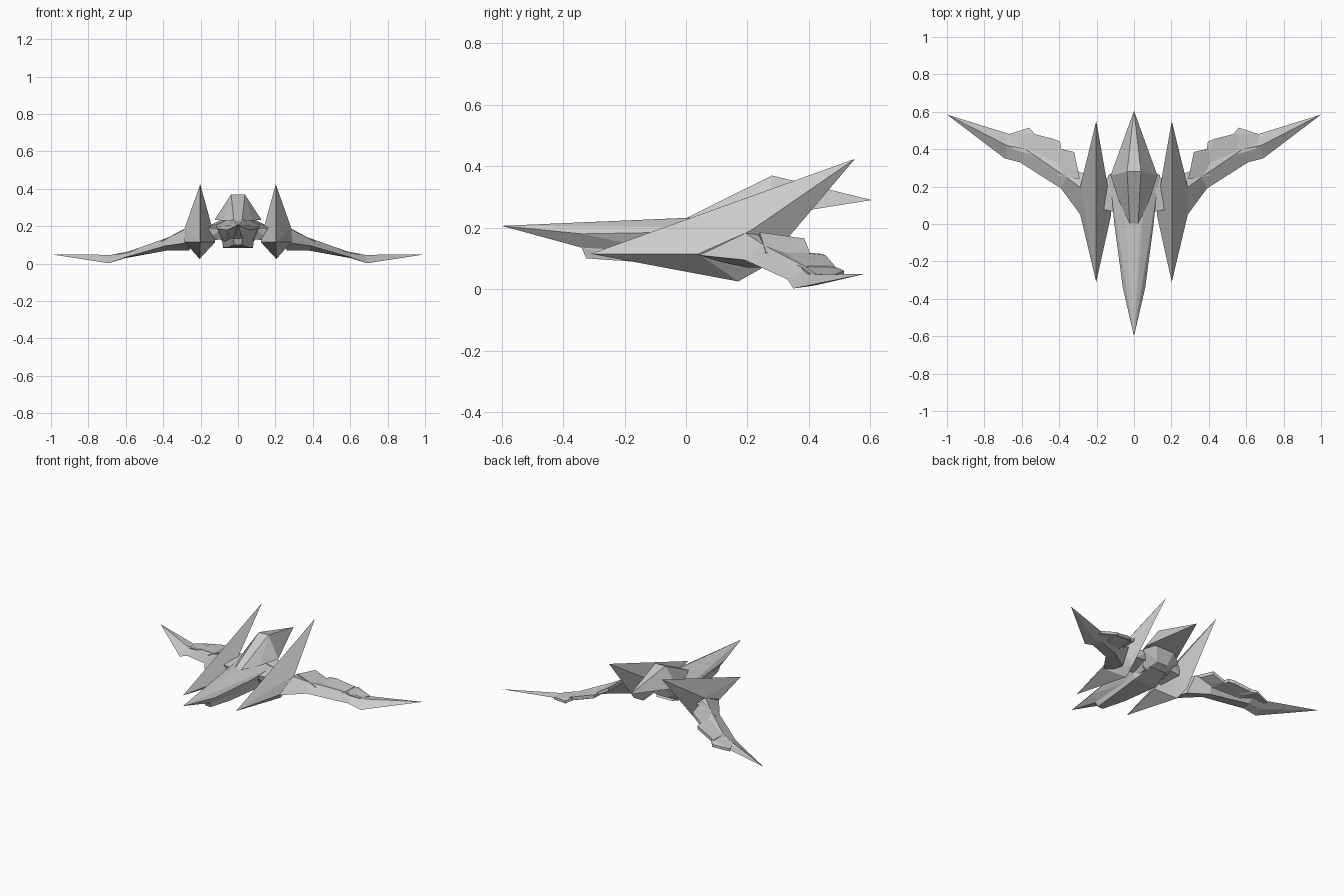
import bpy, bmesh

hull_grey = bpy.data.materials.new("hull grey")
hull_grey.diffuse_color = (0.6, 0.6, 0.6, 1)


def finish(name, bm, mirror):
    bmesh.ops.recalc_face_normals(bm, faces=bm.faces[:])
    me = bpy.data.meshes.new(name)
    bm.to_mesh(me)
    bm.free()
    me.materials.append(hull_grey)
    ob = bpy.data.objects.new(name, me)
    bpy.context.collection.objects.link(ob)
    if mirror:
        ob.modifiers.new("mirror", 'MIRROR')
    return ob


def hull(name, pts, mirror=False):
    """Faceted solid around a few corner points."""
    bm = bmesh.new()
    for p in pts:
        bm.verts.new(p)
    res = bmesh.ops.convex_hull(bm, input=bm.verts[:])
    loose = [v for v in bm.verts if not v.link_faces]
    bmesh.ops.delete(bm, geom=loose, context='VERTS')
    return finish(name, bm, mirror)


def both(pts):
    """Corner points on both sides of the centre line."""
    return [(s * x, y, z) for x, y, z in pts for s in (1, -1)]


def plate(name, pts, t=0.022):
    return hull(name, pts + [(x, y, z - t) for x, y, z in pts], True)


# Central fuselage: pointed nose widening to the rear
hull("nose_hull", both([
    (0, -0.6, 0.206),
    (0.012, -0.34, 0.217), (0.06, -0.34, 0.18), (0.025, -0.34, 0.135),
    (0.03, 0.0, 0.232), (0.105, 0.0, 0.186), (0.07, 0.0, 0.11),
    (0.06, 0.2, 0.235), (0.125, 0.2, 0.2), (0.08, 0.2, 0.11)]))

# Rear body closing under the tail
hull("rear_body", both([
    (0.06, 0.18, 0.235), (0.13, 0.2, 0.205), (0.08, 0.18, 0.11),
    (0.14, 0.26, 0.21), (0.07, 0.30, 0.245), (0.04, 0.27, 0.15)]))

# Belly intake
hull("belly_intake", both([
    (0.025, -0.34, 0.135), (0.02, -0.325, 0.1), (0.055, -0.15, 0.15),
    (0.05, -0.15, 0.088), (0.08, 0.1, 0.085), (0.09, 0.1, 0.16),
    (0.06, 0.24, 0.12)]))

# Raised dorsal spine with flat top and pointed tail
hull("dorsal_spine", both([
    (0.022, 0.0, 0.231), (0.037, 0.28, 0.37), (0, 0.605, 0.29),
    (0.08, 0.12, 0.23), (0.125, 0.26, 0.235), (0.05, 0.33, 0.26)]))

# Braces joining fuselage and side pods
hull("pod_brace", [
    (0.08, 0.06, 0.19), (0.08, 0.26, 0.215), (0.18, 0.08, 0.19),
    (0.18, 0.24, 0.2), (0.09, 0.1, 0.13), (0.18, 0.1, 0.12),
    (0.09, 0.23, 0.16), (0.18, 0.23, 0.15)], True)

# Side pods sweeping up into tall tail fins
hull("fin_pod", [
    (0.202, -0.31, 0.115), (0.202, 0.55, 0.424),
    (0.285, 0.04, 0.115), (0.122, 0.05, 0.115),
    (0.285, 0.21, 0.19), (0.14, 0.2, 0.2),
    (0.205, 0.17, 0.025), (0.205, 0.27, 0.19), (0.22, 0.25, 0.07)], True)

# Swept wings: diamond sections (leading, top, trailing, bottom) run to a tip
sections = [
    [(0.25, 0.0, 0.115), (0.28, 0.19, 0.185), (0.27, 0.27, 0.17), (0.26, 0.2, 0.07)],
    [(0.39, 0.19, 0.095), (0.36, 0.25, 0.145), (0.37, 0.31, 0.13), (0.38, 0.28, 0.07)],
    [(0.61, 0.33, 0.032), (0.58, 0.40, 0.067), (0.56, 0.47, 0.055), (0.6, 0.4, 0.03)],
    [(0.69, 0.35, 0.002), (0.68, 0.42, 0.047), (0.67, 0.482, 0.04), (0.68, 0.42, 0.012)]]
bm = bmesh.new()
rings = [[bm.verts.new(p) for p in s] for s in sections]
tip = bm.verts.new((1.0, 0.585, 0.05))
bm.faces.new(rings[0])
for a, b in zip(rings, rings[1:]):
    for i in range(4):
        j = (i + 1) % 4
        bm.faces.new((a[i], a[j], b[j], b[i]))
for i in range(4):
    bm.faces.new((rings[-1][i], rings[-1][(i + 1) % 4], tip))
finish("wing", bm, True)

# Stepped flap plates along the trailing edge
plate("inner_flap", [(0.29, 0.24, 0.185), (0.41, 0.26, 0.12),
                     (0.405, 0.405, 0.115), (0.32, 0.385, 0.165)])
plate("middle_flap", [(0.37, 0.27, 0.13), (0.55, 0.37, 0.075),
                      (0.55, 0.485, 0.075), (0.43, 0.455, 0.11), (0.395, 0.44, 0.115)])
plate("outer_flap", [(0.5, 0.36, 0.085), (0.65, 0.40, 0.052), (0.67, 0.48, 0.045),
                     (0.58, 0.5, 0.06), (0.56, 0.515, 0.06), (0.53, 0.48, 0.075)], 0.018)
